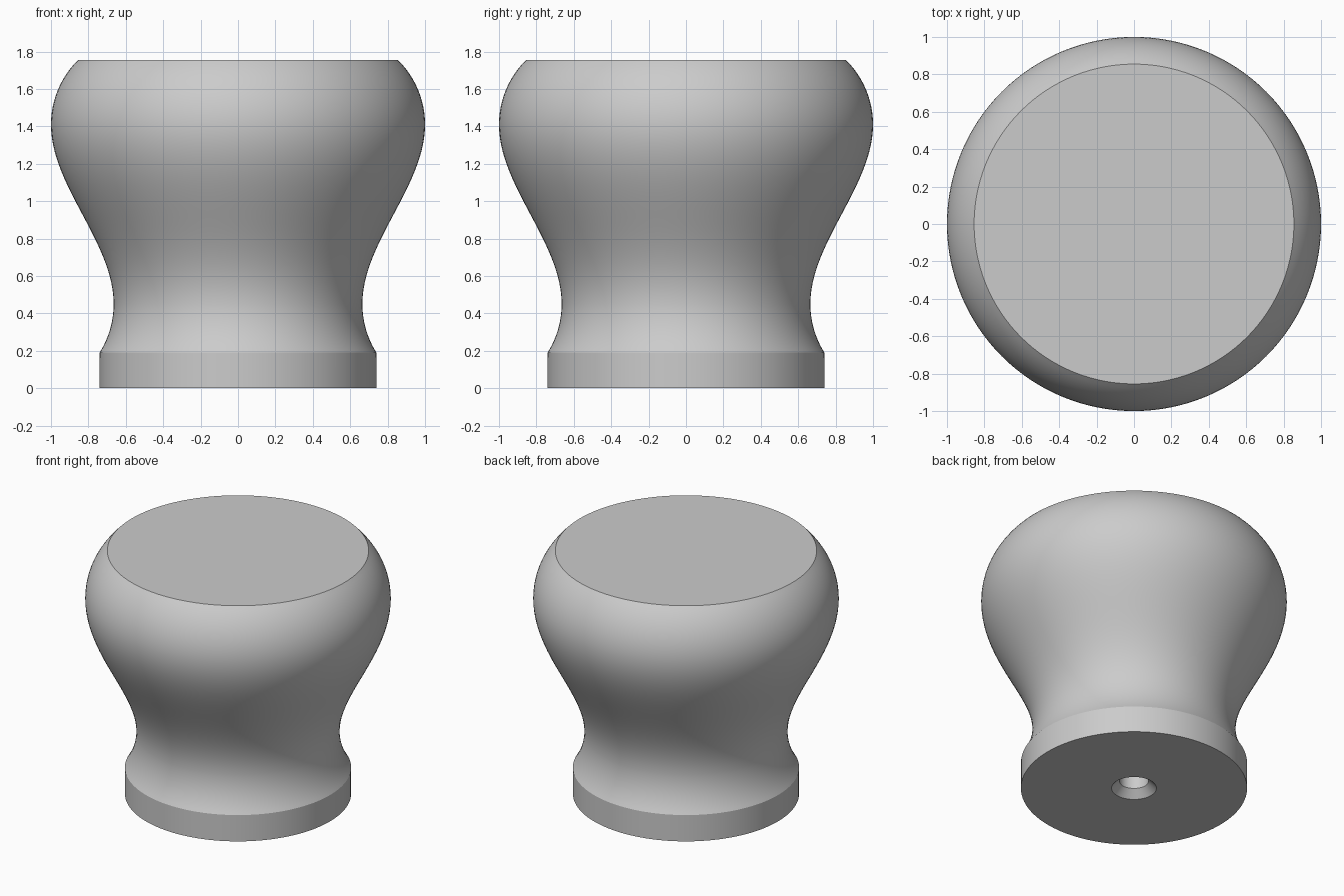
import bpy
import bmesh
from math import pi, radians, sin, cos
from mathutils import Vector
from mathutils.geometry import interpolate_bezier

if "Cube" in bpy.data.objects:
    bpy.data.objects.remove(bpy.data.objects["Cube"], do_unlink=True)

SEGMENTS = 128


def arc(cx, cz, radius, start, end, steps=12):
    """Points (radius, height) along a circular arc, angles in degrees."""
    angles = [radians(start + (end - start) * i / steps) for i in range(steps + 1)]
    return [Vector((cx + radius * cos(a), 0, cz + radius * sin(a))) for a in angles]


def point(r, z):
    return Vector((r, 0, z))


# Screw hole with countersink, then the straight foot
profile = [point(0, 0.8), point(0.095, 0.8), point(0.095, 0.053),
           point(0.147, 0), point(0.74, 0)]

# Hollow neck, S-shaped flare and rounded shoulder
profile += arc(1.153, 0.45, 0.488, 212.2, 180)
profile += interpolate_bezier(point(0.665, 0.45), point(0.665, 0.78),
                              point(1, 1.08), point(1, 1.41), 28)[1:]
profile += arc(0.517, 1.41, 0.483, 0, 45.6)[1:]

# Flat top
profile.append(point(0, profile[-1].z))

# Turn the profile around the vertical axis
bm = bmesh.new()
verts = [bm.verts.new(p) for p in profile]
edges = [bm.edges.new(pair) for pair in zip(verts, verts[1:])]
bmesh.ops.spin(bm, geom=verts + edges, cent=(0, 0, 0), axis=(0, 0, 1),
               angle=2 * pi, steps=SEGMENTS)
bmesh.ops.remove_doubles(bm, verts=bm.verts[:], dist=0.0005)
bmesh.ops.recalc_face_normals(bm, faces=bm.faces[:])
mesh = bpy.data.meshes.new("knob")
bm.to_mesh(mesh)
bm.free()

knob = bpy.data.objects.new("knob", mesh)
bpy.context.collection.objects.link(knob)

# Plain grey finish
grey = bpy.data.materials.new("light grey")
grey.use_nodes = True
colour = (0.6, 0.6, 0.6, 1)
grey.diffuse_color = colour
grey.node_tree.nodes["Principled BSDF"].inputs["Base Color"].default_value = colour
mesh.materials.append(grey)

# Smooth turned surface with crisp rims
bpy.ops.object.select_all(action="DESELECT")
knob.select_set(True)
bpy.context.view_layer.objects.active = knob
bpy.ops.object.shade_smooth_by_angle(angle=radians(20))
